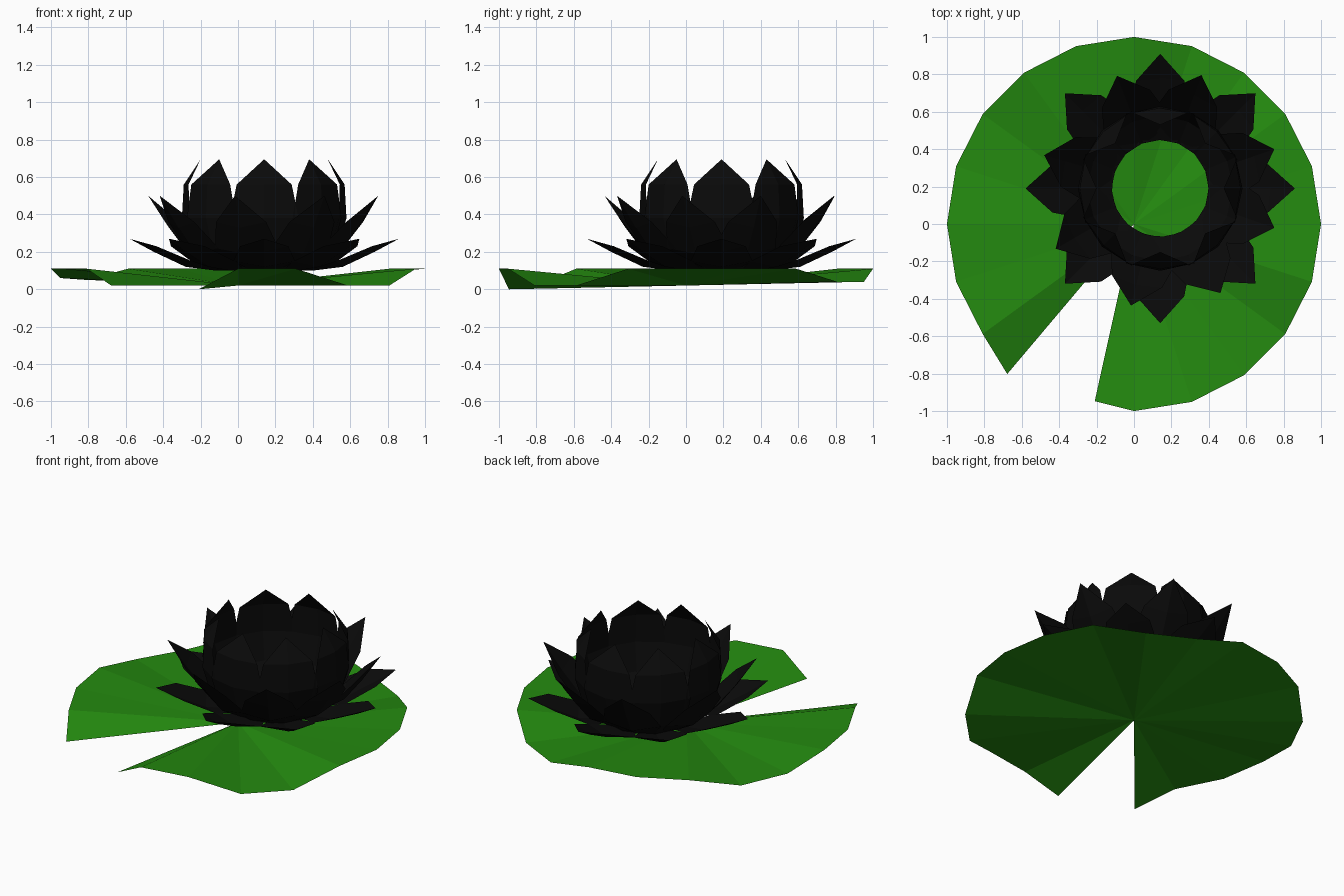
import bpy
import bmesh
from math import cos, sin, radians
from mathutils import Vector

old = bpy.data.objects.get("Cube")
if old:
    bpy.data.objects.remove(old, do_unlink=True)


def material(name, color):
    mat = bpy.data.materials.new(name)
    mat.use_nodes = True
    mat.diffuse_color = (*color, 1)
    bsdf = mat.node_tree.nodes["Principled BSDF"]
    bsdf.inputs["Base Color"].default_value = (*color, 1)
    bsdf.inputs["Roughness"].default_value = 0.8
    return mat


def polar(radius, degrees, z):
    a = radians(degrees)
    return Vector((radius * cos(a), radius * sin(a), z))


def finish(name, bm, mat, location=(0, 0, 0)):
    mesh = bpy.data.meshes.new(name)
    bm.to_mesh(mesh)
    bm.free()
    mesh.materials.append(mat)
    obj = bpy.data.objects.new(name, mesh)
    obj.location = location
    bpy.context.collection.objects.link(obj)
    return obj


leaf_green = material("leaf green", (0.018, 0.26, 0.005))
petal_black = material("petal black", (0.003, 0.003, 0.003))

# Lily pad: a wavy fan, open at the notch, rim listed from one notch tip to the other
HIGH, LOW = 0.11, 0.02
rim_heights = [HIGH, HIGH, LOW, LOW, HIGH, HIGH, HIGH, HIGH, 0.04, 0.04,
               HIGH, HIGH, HIGH, 0.05, 0.06, HIGH, HIGH, HIGH]
bm = bmesh.new()
centre = bm.verts.new((0, 0, LOW))
rim = [bm.verts.new(polar(0.97, 257.5, 0))]
rim += [bm.verts.new(polar(1, 270 + 18 * i, z)) for i, z in enumerate(rim_heights)]
rim.append(bm.verts.new(polar(1.05, 229.8, LOW)))
for a, b in zip(rim, rim[1:]):
    bm.faces.new((centre, a, b))
finish("lily_pad", bm, leaf_green)


# Flower: rings of pointed petals, each wrapped around the flower axis
def petal_ring(name, profile, angles):
    """Profile rows: radius, height, half width, lift of the side edges."""
    bm = bmesh.new()
    for angle in angles:
        rows = []
        for r, z, half, lift in profile[:-1]:
            spread = half / r * 57.3
            rows.append([bm.verts.new(polar(r, angle + s * spread, z + abs(s) * lift))
                         for s in (-1, 0, 1)])
        for low, high in zip(rows, rows[1:]):
            for i in range(2):
                bm.faces.new((low[i], low[i + 1], high[i + 1], high[i]))
        r, z = profile[-1][:2]
        tip = bm.verts.new(polar(r, angle, z))
        for i in range(2):
            bm.faces.new((rows[-1][i], rows[-1][i + 1], tip))
    finish(name, bm, petal_black, (0.14, 0.19, 0))


even = [45 * i for i in range(8)]
petal_ring("outer_petals",
           [(0.26, 0.10, 0.09, 0.01), (0.42, 0.12, 0.17, 0.03),
            (0.59, 0.20, 0.13, 0.03), (0.72, 0.27, 0, 0)], even)
petal_ring("middle_petals",
           [(0.26, 0.10, 0.10, 0.01), (0.42, 0.19, 0.18, 0.03),
            (0.53, 0.33, 0.14, 0.03), (0.645, 0.50, 0, 0)],
           [19, 70, 111, 164, 210, 256, 300, 341])
petal_ring("inner_petals",
           [(0.26, 0.10, 0.105, 0), (0.39, 0.21, 0.17, 0), (0.44, 0.38, 0.19, 0),
            (0.43, 0.56, 0.15, 0), (0.34, 0.695, 0, 0)], even)
